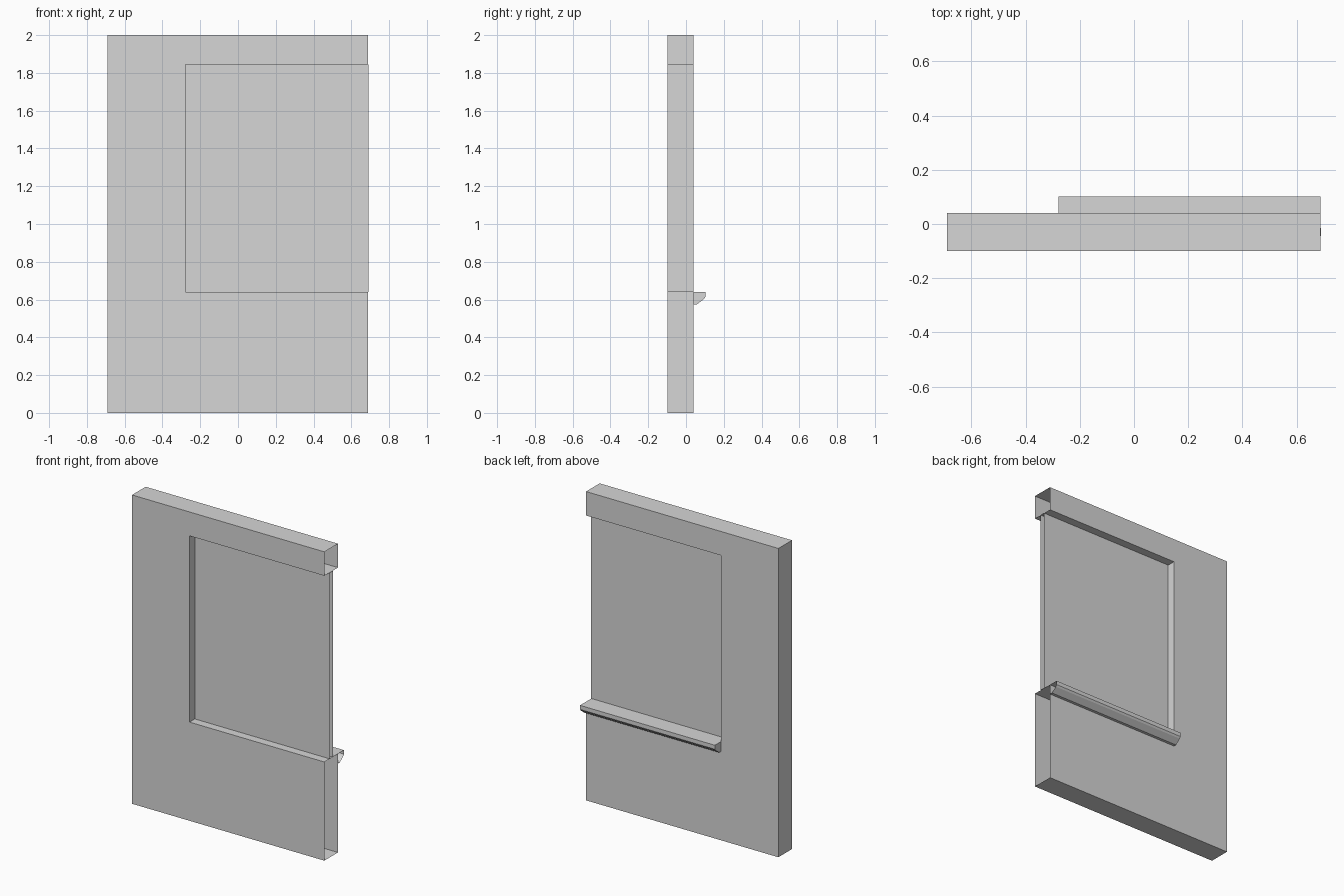
import bpy
import bmesh

cube = bpy.data.objects.get("Cube")
if cube:
    bpy.data.objects.remove(cube, do_unlink=True)

# One plain grey for every part
grey = bpy.data.materials.new("plain_grey")
grey.use_nodes = True
grey.diffuse_color = (0.67, 0.67, 0.67, 1)
grey.node_tree.nodes["Principled BSDF"].inputs["Base Color"].default_value = (0.67, 0.67, 0.67, 1)

LEFT, END = -0.69, 0.688
JAMB, SILL, HEAD, TOP = -0.278, 0.639, 1.845, 2.0
FRONT, BACK = -0.099, 0.04


def shell(name, outline, near, far, place, open_edges=(), far_cap=True):
    """Sweep an outline from near to far, leaving the listed edges open."""
    bm = bmesh.new()
    a = [bm.verts.new(place(p, near)) for p in outline]
    b = [bm.verts.new(place(p, far)) for p in outline]
    bm.faces.new(a)
    if far_cap:
        bm.faces.new(b[::-1])
    for i in range(len(a)):
        if i not in open_edges:
            j = (i + 1) % len(a)
            bm.faces.new((a[j], a[i], b[i], b[j]))
    # Normals must be known before the concave caps are split
    bm.normal_update()
    bmesh.ops.triangulate(bm, faces=[f for f in bm.faces if len(f.verts) > 4])
    mesh = bpy.data.meshes.new(name)
    bm.to_mesh(mesh)
    bm.free()
    mesh.materials.append(grey)
    obj = bpy.data.objects.new(name, mesh)
    bpy.context.collection.objects.link(obj)


def upright(p, y):
    return (p[0], y, p[1])


def sideways(p, x):
    return (x, p[0], p[1])


# Hollow wall around the opening, open at its cut end
shell("wall",
      [(LEFT, 0), (END, 0), (END, SILL), (JAMB, SILL),
       (JAMB, HEAD), (END, HEAD), (END, TOP), (LEFT, TOP)],
      FRONT, BACK, upright, open_edges=(1, 5))

# Thin window panel set midway in the opening, open at the same end
shell("window_panel",
      [(JAMB, SILL), (0.69, SILL), (0.69, HEAD), (JAMB, HEAD)],
      -0.045, -0.014, upright, open_edges=(1,))

# Chamfered ledge along the back, below the window
shell("window_ledge",
      [(0.102, SILL), (0.102, 0.613), (0.094, 0.602), (0.058, 0.575),
       (BACK, 0.575), (BACK, SILL)],
      JAMB, END, sideways, open_edges=(4,), far_cap=False)
